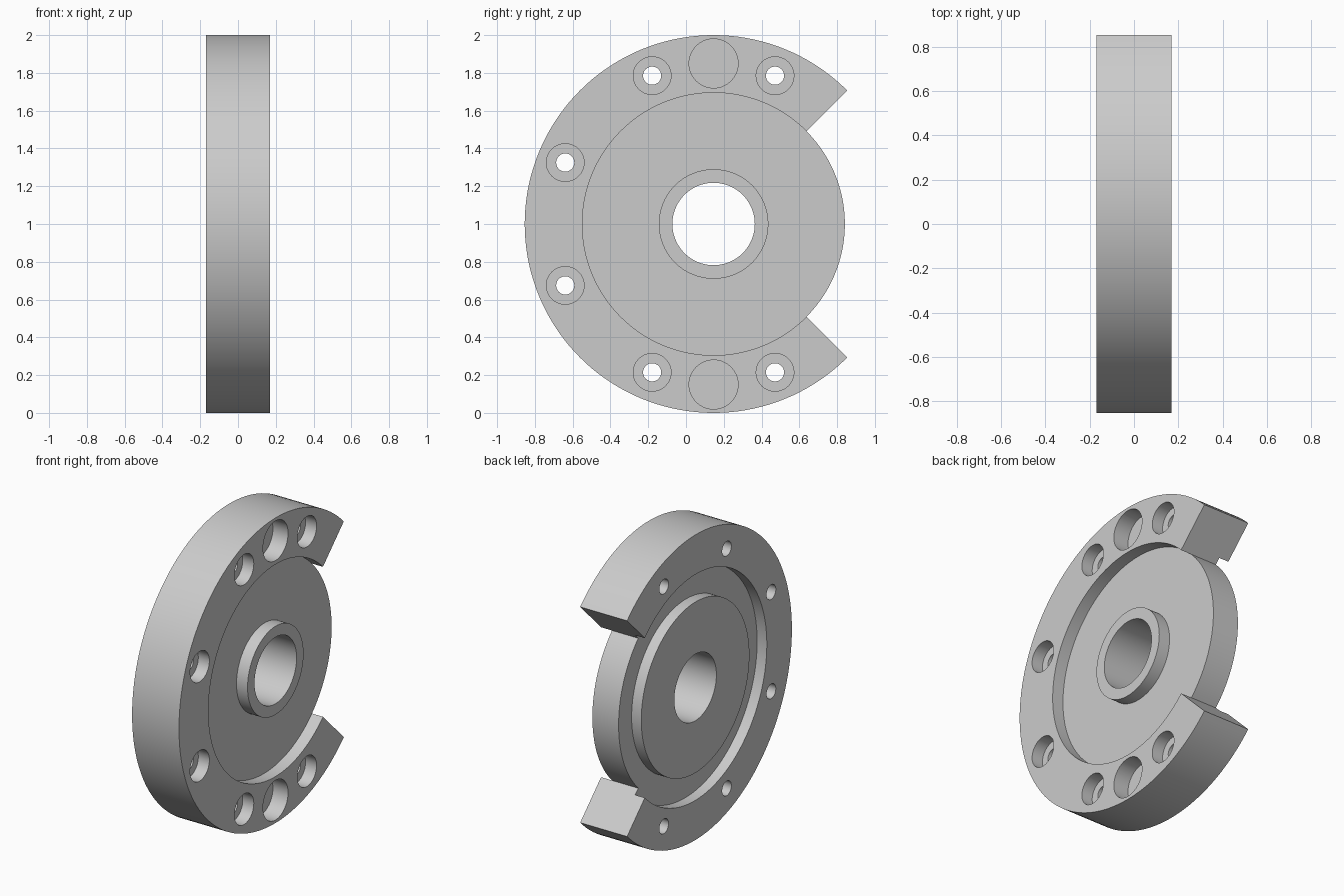
import bpy, bmesh, math
from mathutils import Matrix

cube = bpy.data.objects.get("Cube")
if cube:
    bpy.data.objects.remove(cube, do_unlink=True)

CY, CZ = 0.146, 1.0          # disc axis, along x
HALF = 0.17                  # half thickness
FLOOR_R, FLOOR_L = 0.09, -0.10   # web faces on either side
BORE, HUB, BOSS, WEB, GROOVE, RIM = 0.218, 0.29, 0.56, 0.695, 0.74, 1.0
BOLT_R = 0.85

steel = bpy.data.materials.new("plain grey")
steel.use_nodes = True
grey = (0.6, 0.6, 0.6, 1)
steel.diffuse_color = grey
steel.node_tree.nodes["Principled BSDF"].inputs["Base Color"].default_value = grey


def place(x, r, a):
    return (x, CY + r * math.cos(a), CZ + r * math.sin(a))


def sweep(bm, profile, start, end, steps):
    """Sweep a closed (x, radius) profile around the disc axis."""
    rows = []
    for i in range(steps + 1):
        a = math.radians(start + (end - start) * i / steps)
        rows.append([bm.verts.new(place(x, r, a)) for x, r in profile])
    n = len(profile)
    for p, q in zip(rows, rows[1:]):
        for j in range(n):
            k = (j + 1) % n
            bm.faces.new((p[j], p[k], q[k], q[j]))


def make_object(bm, name):
    bmesh.ops.remove_doubles(bm, verts=bm.verts, dist=0.0005)
    bmesh.ops.recalc_face_normals(bm, faces=bm.faces)
    mesh = bpy.data.meshes.new(name)
    bm.to_mesh(mesh)
    bm.free()
    mesh.materials.append(steel)
    obj = bpy.data.objects.new(name, mesh)
    bpy.context.collection.objects.link(obj)
    return obj


def pins(name, items):
    """Cutter of pins along x: (angle, radius, x start, x end)."""
    bm = bmesh.new()
    for deg, rad, x0, x1 in items:
        where = Matrix.Translation(place((x0 + x1) / 2, BOLT_R, math.radians(deg)))
        bmesh.ops.create_cone(bm, cap_ends=True, segments=40, radius1=rad, radius2=rad,
                              depth=x1 - x0, matrix=where @ Matrix.Rotation(math.pi / 2, 4, "Y"))
    obj = make_object(bm, name)
    obj.hide_render = True
    return obj


# Hub and web go all the way round, the rim leaves a quarter open
rim = [(FLOOR_L, WEB), (FLOOR_L, GROOVE), (-HALF, GROOVE), (-HALF, RIM),
       (HALF, RIM), (HALF, WEB), (FLOOR_R, WEB)]
core_left = [(-HALF, BORE), (-HALF, BOSS), (FLOOR_L, BOSS)]
core_right = [(FLOOR_R, HUB), (HALF, HUB), (HALF, BORE)]

bm = bmesh.new()
sweep(bm, core_left + rim + core_right, 45, 315, 108)
sweep(bm, core_left + [rim[0], rim[-1]] + core_right, -45, 45, 36)
for deg in (45, 315):
    bm.faces.new([bm.verts.new(place(x, r, math.radians(deg))) for x, r in rim])
# Remove the inner partitions left where both sweeps meet
body = make_object(bm, "flange_body")

# Counterbores, blind sockets and bolt holes in the rim
bolts = [67.5 + 45 * i for i in range(6)]
cutters = [
    pins("counterbore_cutter", [(d, 0.10, HALF - 0.08, HALF + 0.1) for d in bolts]
         + [(d, 0.13, HALF - 0.11, HALF + 0.1) for d in (90, 270)]),
    pins("bolt_hole_cutter", [(d, 0.048, -HALF - 0.1, HALF + 0.1) for d in bolts]),
]
bpy.context.view_layer.objects.active = body
body.select_set(True)
for cutter in cutters:
    mod = body.modifiers.new("drill", "BOOLEAN")
    mod.operation = "DIFFERENCE"
    mod.solver = "EXACT"
    mod.object = cutter
    bpy.ops.object.modifier_apply(modifier=mod.name)
    bpy.data.objects.remove(cutter, do_unlink=True)

bpy.ops.object.shade_smooth_by_angle(angle=math.radians(30))
